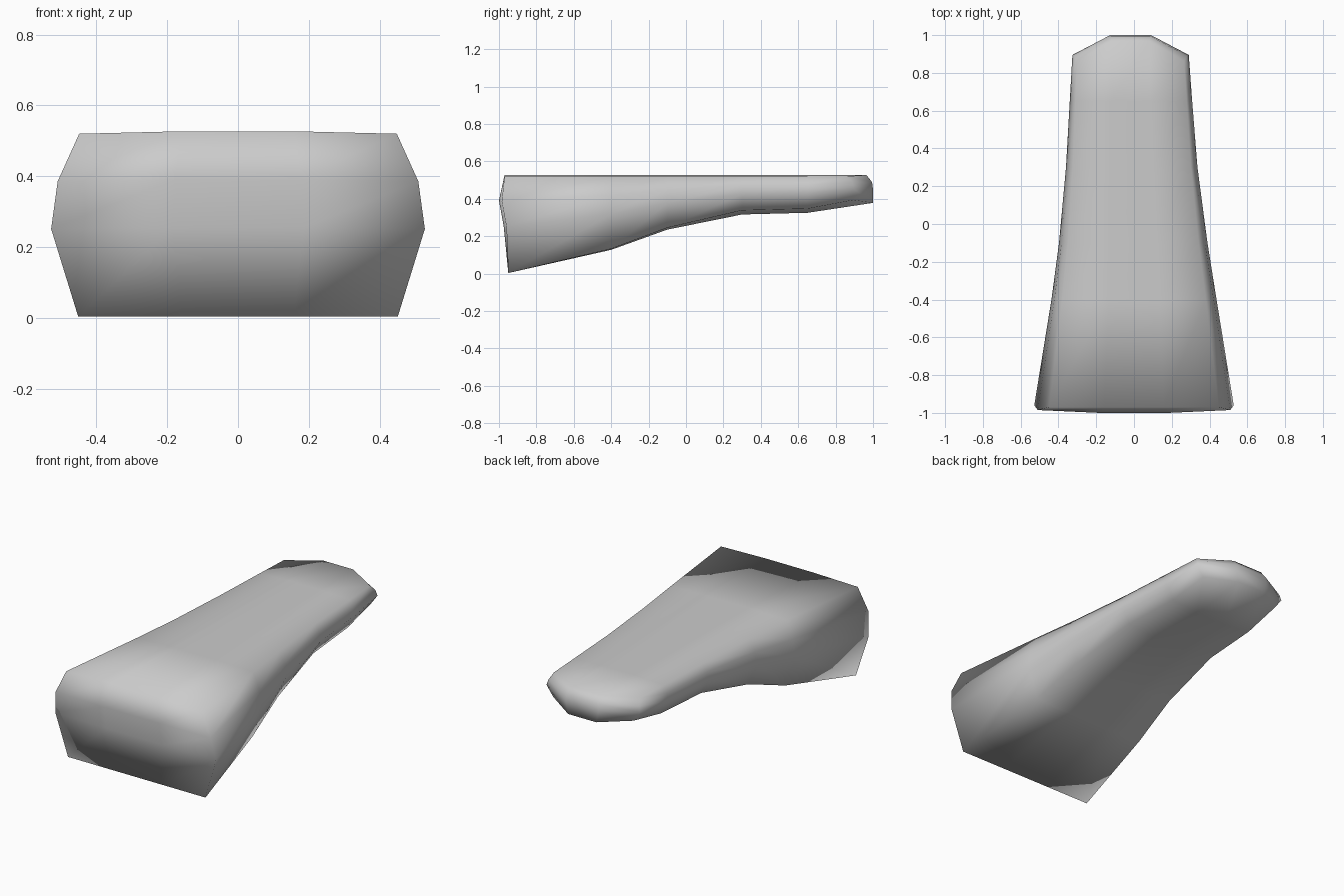
import bpy, bmesh

if "Cube" in bpy.data.objects:
    bpy.data.objects.remove(bpy.data.objects["Cube"])

# stations along the length: y, half width, centre x, bottom z, corner lift, top-edge width factor
STATIONS = [
    (-0.97, 0.528, 0.000, 0.003, 0.000, 0.85),
    (-0.40, 0.437, 0.000, 0.127, 0.005, 0.87),
    (-0.10, 0.393, -0.004, 0.235, 0.010, 0.88),
    (0.30, 0.348, -0.012, 0.316, 0.022, 0.90),
    (0.65, 0.324, -0.016, 0.325, 0.022, 0.91),
    (0.97, 0.308, -0.018, 0.378, 0.015, 0.92),
]
COLS = [-1, -0.35, 0.35, 1]
ROWS = [0, 0.48, 0.74, 1]
FRONT_Y = [-0.95, -0.975, -1.0, -0.97]     # bulging front end, by row
BACK_Y = [1.0, 1.0, 0.995, 0.965]          # rounded tip, by row
NX, NY, NZ = len(COLS) - 1, len(STATIONS) - 1, len(ROWS) - 1


def place(i, j, k):
    y, half, cx, low, lift, top_w = STATIONS[j]
    side = i in (0, NX)
    width = [0.855, 1.0, 0.965, top_w][k]
    bottom = low + (lift if side else 0)
    top = 0.52 if side else 0.527
    z = bottom + (top - bottom) * ROWS[k]
    if j == 0:
        y = FRONT_Y[k] + (0.015 if side and k in (1, 2) else 0)
    elif j == NY:
        y = BACK_Y[k] - (0.105 if side else 0)
    return cx + COLS[i] * half * width, y, z


# Wedge body: shaped shell of a gridded box
bm = bmesh.new()
verts = {}


def v(*key):
    if key not in verts:
        verts[key] = bm.verts.new(place(*key))
    return verts[key]


for i in range(NX):
    for j in range(NY):
        for k in (0, NZ):
            bm.faces.new([v(i, j, k), v(i + 1, j, k), v(i + 1, j + 1, k), v(i, j + 1, k)])
    for k in range(NZ):
        for j in (0, NY):
            bm.faces.new([v(i, j, k), v(i + 1, j, k), v(i + 1, j, k + 1), v(i, j, k + 1)])
for j in range(NY):
    for k in range(NZ):
        for i in (0, NX):
            bm.faces.new([v(i, j, k), v(i, j + 1, k), v(i, j + 1, k + 1), v(i, j, k + 1)])
bmesh.ops.recalc_face_normals(bm, faces=bm.faces[:])
for f in bm.faces:
    f.smooth = True

mesh = bpy.data.meshes.new("wedge_body")
bm.to_mesh(mesh)
bm.free()
body = bpy.data.objects.new("wedge_body", mesh)
bpy.context.collection.objects.link(body)
